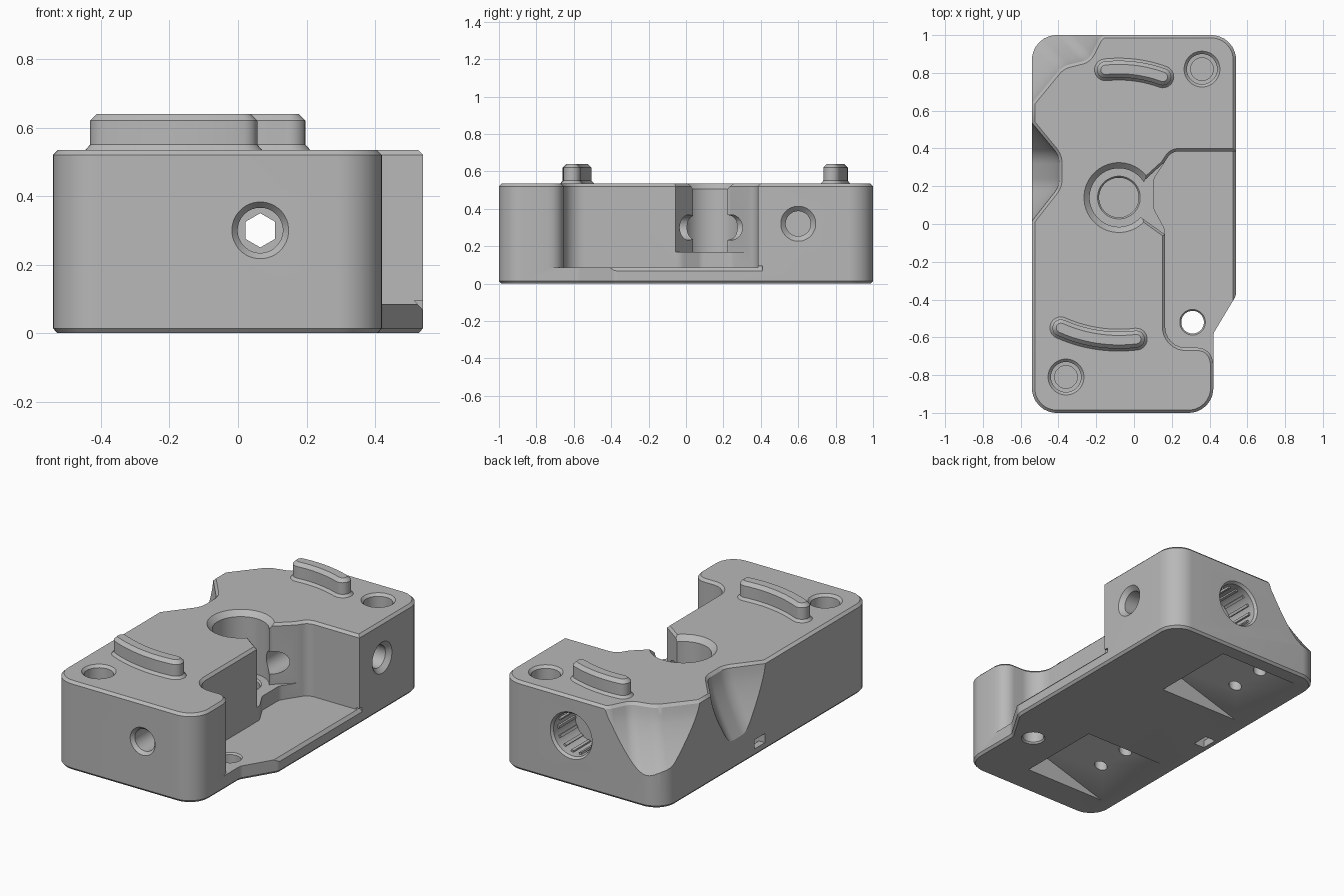
import bpy, bmesh
from math import sin, cos, tan, pi, radians
from mathutils import Vector, Matrix

if "Cube" in bpy.data.objects:
    bpy.data.objects.remove(bpy.data.objects["Cube"])

grey = bpy.data.materials.new("light grey")
grey.use_nodes = True
grey.diffuse_color = (0.48, 0.48, 0.48, 1)
grey.node_tree.nodes["Principled BSDF"].inputs["Base Color"].default_value = (0.48, 0.48, 0.48, 1)


def loft(name, rings):
    """Closed solid through rings of 3D points with equal counts."""
    bm = bmesh.new()
    rows = [[bm.verts.new(p) for p in ring] for ring in rings]
    n = len(rows[0])
    for low, high in zip(rows, rows[1:]):
        for i in range(n):
            j = (i + 1) % n
            bm.faces.new((low[i], low[j], high[j], high[i]))
    bm.faces.new(rows[0][::-1])
    bm.faces.new(rows[-1])
    bmesh.ops.recalc_face_normals(bm, faces=bm.faces)
    mesh = bpy.data.meshes.new(name)
    bm.to_mesh(mesh)
    bm.free()
    obj = bpy.data.objects.new(name, mesh)
    obj.data.materials.append(grey)
    bpy.context.collection.objects.link(obj)
    return obj


def rounded(corners, steps=8):
    """Polygon from (x, y, radius) corners."""
    pts = []
    for i, (x, y, r) in enumerate(corners):
        p = Vector((x, y, 0))
        if r == 0:
            pts.append(p)
            continue
        a, b = corners[i - 1], corners[(i + 1) % len(corners)]
        u = (Vector((a[0], a[1], 0)) - p).normalized()
        v = (Vector((b[0], b[1], 0)) - p).normalized()
        half = u.angle(v) / 2
        c = p + (u + v).normalized() * r / sin(half)
        s, e = p + u * r / tan(half) - c, p + v * r / tan(half) - c
        pts += [c + s.lerp(e, k / steps).normalized() * r for k in range(steps + 1)]
    return pts


def offset(pts, d):
    """Grow a counter-clockwise outline by d."""
    out = []
    for i, p in enumerate(pts):
        e1, e2 = (p - pts[i - 1]).normalized(), (pts[(i + 1) % len(pts)] - p).normalized()
        n1, n2 = Vector((e1.y, -e1.x, 0)), Vector((e2.y, -e2.x, 0))
        out.append(p + (n1 + n2) * d / max(0.3, 1 + n1.dot(n2)))
    return out


def prism(name, pts, levels):
    """Outline stacked at (z, growth) levels."""
    return loft(name, [[p + Vector((0, 0, z)) for p in offset(pts, g)] for z, g in levels])


def turned(name, base, axis, stations, sides=40):
    """Round solid along an axis through (distance, radius) stations."""
    q = Vector(axis).to_track_quat('Z', 'Y')
    ring = [2 * pi * (k + 0.5) / sides for k in range(sides)]
    return loft(name, [[Vector(base) + q @ Vector((r * cos(t), r * sin(t), h)) for t in ring]
                       for h, r in stations])


def cut(cutter):
    mod = body.modifiers.new("cut", 'BOOLEAN')
    mod.operation, mod.solver, mod.object = 'DIFFERENCE', 'EXACT', cutter
    bpy.context.view_layer.objects.active = body
    bpy.ops.object.modifier_apply(modifier=mod.name)
    bpy.data.objects.remove(cutter)


def box(name, lo, hi):
    return prism(name, rounded([(lo[0], lo[1], 0), (hi[0], lo[1], 0), (hi[0], hi[1], 0),
                                (lo[0], hi[1], 0)]), [(lo[2], 0), (hi[2], 0)])


TOP = 0.535
MOUTH = [(TOP - 0.015, 0), (TOP + 0.015, 0.03)]   # chamfered upper rim of a cutter

# Main block
body = prism("housing_body", rounded([
    (-0.54, -1, 0.13), (0.42, -1, 0.13), (0.42, -0.58, 0.06), (0.54, -0.38, 0.06),
    (0.54, 1, 0.13), (-0.54, 1, 0.13)]), [(0, -0.012), (0.014, 0), (TOP - 0.015, 0), (TOP, -0.015)])

# Side pocket above the base plate, with its chamfered outer lip
cut(prism("pocket", rounded([
    (0.8, 0.385, 0), (0.2, 0.385, 0.07), (0.105, 0.24, 0.06), (0.105, 0.08, 0.06),
    (0.165, -0.03, 0.08), (0.165, -0.655, 0.11), (0.40, -0.655, 0.08), (0.43, -0.78, 0),
    (0.8, -0.78, 0)]), [(0.085, 0)] + MOUTH))
cut(loft("lip", [[(0.515, y, 0.095), (0.56, y, 0.045), (0.6, y, 0.095)] for y in (-0.42, 0.41)]))

# Central bore, its flared opening and the seat in its floor
cx, cy = -0.08, 0.14
cut(turned("bore", (cx, cy, 0), (0, 0, 1), [(0.17, 0.155), (0.505, 0.155), (0.55, 0.2)], 48))
cut(prism("bore_opening", rounded([
    (0, 0.14, 0), (0.03, 0.04, 0), (0.17, -0.06, 0), (0.3, -0.02, 0), (0.3, 0.34, 0),
    (0.17, 0.335, 0), (0.06, 0.235, 0)]), [(0.17, 0), (TOP - 0.015, 0), (TOP + 0.015, 0.025)]))
cut(turned("bore_seat", (cx, cy, 0), (0, 0, 1), [(0.12, 0.105), (0.16, 0.105), (0.19, 0.13)]))

# Finger scoops on the right side and back right corner
def scoop(name, corners, shift):
    pts, rings = rounded(corners), []
    for k in range(11):
        u = k / 10
        move = Vector(shift) * (1 - u) ** 1.4 + Vector((0, 0, 0.1 + u * (TOP - 0.115)))
        rings.append([p + move for p in pts])
    rings.append([p + Vector((0, 0, TOP + 0.015)) for p in offset(pts, 0.03)])
    cut(loft(name, rings))

scoop("corner_scoop", [(-0.9, 0.3, 0), (-0.54, 0.64, 0.1), (-0.38, 0.835, 0.12), (-0.24, 0.87, 0.08),
                       (-0.18, 0.99, 0.08), (-0.08, 1.04, 0), (-0.08, 1.4, 0), (-0.9, 1.4, 0)],
      (-0.2, 0.2, 0))
scoop("side_scoop", [(-0.9, -0.06, 0), (-0.56, -0.01, 0), (-0.395, 0.2, 0.12), (-0.395, 0.36, 0.12),
                     (-0.56, 0.56, 0), (-0.9, 0.6, 0)], (-0.19, 0, 0))

# Lengthwise passage: front bore, hexagonal core, middle bore, large back socket
px, pz = 0.065, 0.3
cut(turned("front_bore", (px, -1, pz), (0, 1, 0), [(-0.02, 0.1), (0.02, 0.066), (0.3, 0.066)]))
cut(turned("middle_bore", (px, -0.2, pz), (0, 1, 0), [(0, 0.068), (0.65, 0.068)]))
hexagon = [2 * pi * k / 6 for k in range(6)]
cut(loft("hex_core", [[(px + 0.05 * sin(t), y, pz + 0.05 * cos(t)) for t in hexagon]
                      for y in (-0.8, 0.9)]))
cut(turned("back_socket", (px, 1, pz), (0, -1, 0), [(-0.02, 0.155), (0.015, 0.128), (0.22, 0.128)]))

# Left side hole
cut(turned("side_hole", (0.54, 0.6, 0.32), (-1, 0, 0), [(-0.02, 0.115), (0.025, 0.067), (0.3, 0.067)]))

# Stepped round holes in the top face
for x, y in ((0.36, 0.82), (-0.36, -0.81)):
    cut(turned("top_hole", (x, y, TOP), (0, 0, -1),
               [(-0.02, 0.115), (0.015, 0.08), (0.1, 0.08), (0.101, 0.06), (0.2, 0.06)]))

# Screw hole through the base plate
cut(turned("plate_hole", (0.31, -0.52, 0), (0, 0, 1),
           [(-0.01, 0.075), (0.01, 0.06), (0.075, 0.06), (0.1, 0.08)]))

# Sloping recesses underneath, each with two screw holes
for y in (-0.81, 0.375):
    cut(loft("ramp", [[(-0.6, v, -0.05), (0.1, v, -0.05), (0.1, v, 0.167)] for v in (y, y + 0.53)]))
    for dy in (0.22, 0.435):
        cut(turned("ramp_hole", (-0.25, y + dy, 0), (0, 0, 1), [(-0.02, 0.036), (0.2, 0.036)], 24))

# Strap slot at the lower right edge
cut(box("strap_side", (-0.6, 0.02, 0.045), (-0.42, 0.12, 0.1)))
cut(box("strap_floor", (-0.5, 0.02, -0.1), (-0.43, 0.12, 0.09)))

# Curved locating ridges on top
def ridge(name, radius, start, end):
    w, arc = 0.045, []
    c = Vector((cx, cy, 0))
    span = [radians(start + (end - start) * k / 14) for k in range(15)]
    for t in span:
        arc.append(c + Vector((cos(t), sin(t), 0)) * (radius + w))
    for mid, first in ((span[-1], span[-1]), (span[0], span[0] + pi)):
        tip = c + Vector((cos(mid), sin(mid), 0)) * radius
        cap = [tip + Vector((cos(first + pi * k / 10), sin(first + pi * k / 10), 0)) * w
               for k in range(1, 10)]
        arc += cap
        if mid == span[-1]:
            arc += [c + Vector((cos(t), sin(t), 0)) * (radius - w) for t in reversed(span)]
    return prism(name, arc, [(TOP - 0.02, 0.013), (TOP, 0.013), (TOP + 0.015, 0),
                             (0.62, 0), (0.64, -0.02)])

parts = [body, ridge("back_ridge", 0.68, 70, 96), ridge("front_ridge", 0.755, -114, -83)]

# Grip ribs inside the back socket
for k in range(14):
    rib = box("socket_rib", (0.116, -0.09, -0.008), (0.13, 0.07, 0.008))
    rib.data.transform(Matrix.Translation((px, 0.88, pz)) @ Matrix.Rotation(2 * pi * k / 14, 4, 'Y'))
    parts.append(rib)

# Smooth curves, crisp edges
bpy.ops.object.select_all(action='DESELECT')
for obj in parts:
    obj.select_set(True)
bpy.context.view_layer.objects.active = body
bpy.ops.object.shade_smooth_by_angle(angle=radians(30))
